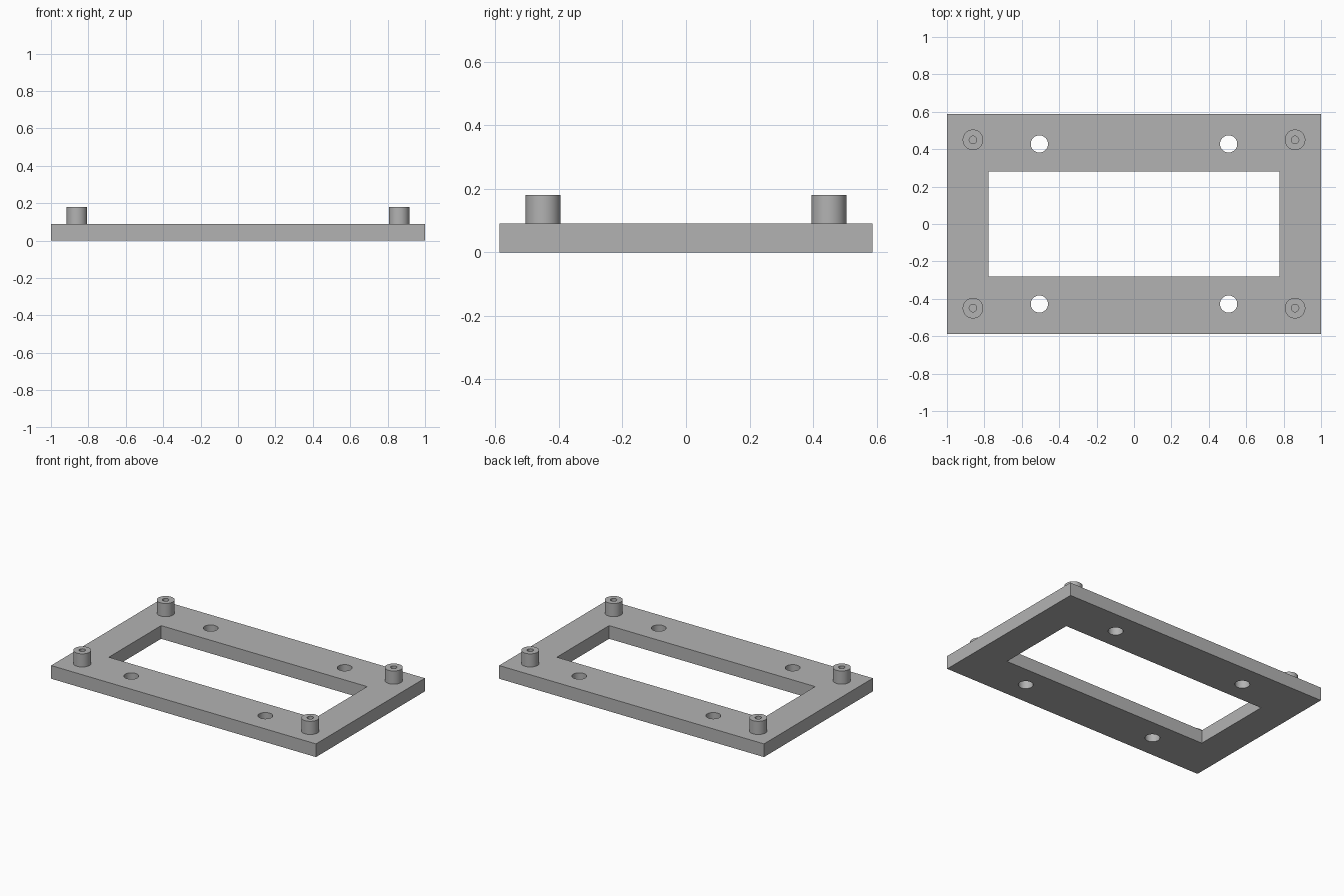
import bpy, bmesh, math
from mathutils import Matrix, Vector

cube = bpy.data.objects.get("Cube")
if cube:
    bpy.data.objects.remove(cube, do_unlink=True)

# Main dimensions
LENGTH, WIDTH, THICK = 2.0, 1.174, 0.09
WINDOW = (1.556, 0.564)
HOLE_X, HOLE_Y, HOLE_R = 0.506, 0.428, 0.046
POST_X, POST_Y, POST_R, POST_TOP = 0.861, 0.45, 0.055, 0.18
BORE_R = 0.02
SIDES = 48

grey = bpy.data.materials.new("plain grey")
grey.use_nodes = True
colour = (0.45, 0.45, 0.45, 1)
grey.diffuse_color = colour
grey.node_tree.nodes["Principled BSDF"].inputs["Base Color"].default_value = colour


def add_object(name, bm):
    bmesh.ops.recalc_face_normals(bm, faces=bm.faces)
    mesh = bpy.data.meshes.new(name)
    bm.to_mesh(mesh)
    bm.free()
    mesh.materials.append(grey)
    obj = bpy.data.objects.new(name, mesh)
    bpy.context.collection.objects.link(obj)
    return obj


def add_box(bm, x, y, z, height):
    bmesh.ops.create_cube(bm, size=1, matrix=Matrix.Translation((0, 0, z))
                          @ Matrix.Diagonal((x, y, height, 1)))


def smooth(obj):
    bpy.ops.object.select_all(action="DESELECT")
    obj.select_set(True)
    bpy.context.view_layer.objects.active = obj
    bpy.ops.object.shade_smooth_by_angle(angle=math.radians(30))


corners = [("front_right", -1, -1), ("front_left", 1, -1),
           ("back_right", -1, 1), ("back_left", 1, 1)]

# Plate
bm = bmesh.new()
add_box(bm, LENGTH, WIDTH, THICK / 2, THICK)
plate = add_object("frame_plate", bm)

# Cutter for the window and the four through holes
bm = bmesh.new()
add_box(bm, *WINDOW, THICK / 2, THICK * 3)
for _, sx, sy in corners:
    bmesh.ops.create_cone(bm, cap_ends=True, segments=SIDES, radius1=HOLE_R,
                          radius2=HOLE_R, depth=THICK * 3,
                          matrix=Matrix.Translation((sx * HOLE_X, sy * HOLE_Y, THICK / 2)))
cutter = add_object("opening_cutter", bm)
cutter.hide_render = True

# Cut the openings, keep the result and drop the cutter
cut = plate.modifiers.new("openings", "BOOLEAN")
cut.operation, cut.solver, cut.object = "DIFFERENCE", "EXACT", cutter
bpy.ops.object.select_all(action="DESELECT")
plate.select_set(True)
bpy.context.view_layer.objects.active = plate
bpy.ops.object.modifier_apply(modifier=cut.name)
bpy.data.objects.remove(cutter, do_unlink=True)
smooth(plate)

# Hollow corner posts, turned from one profile
profile = [(0, THICK + 0.001), (BORE_R, THICK + 0.001), (BORE_R, POST_TOP),
           (POST_R, POST_TOP), (POST_R, THICK)]
for label, sx, sy in corners:
    bm = bmesh.new()
    verts = [bm.verts.new((r, 0, z)) for r, z in profile]
    edges = [bm.edges.new(pair) for pair in zip(verts, verts[1:])]
    bmesh.ops.spin(bm, geom=verts + edges, cent=(0, 0, 0), axis=(0, 0, 1),
                   angle=math.tau, steps=SIDES, use_duplicate=False)
    bmesh.ops.remove_doubles(bm, verts=bm.verts, dist=0.0001)
    # Close the foot so the post is solid
    bmesh.ops.holes_fill(bm, edges=[e for e in bm.edges if e.is_boundary], sides=0)
    post = add_object(label + "_post", bm)
    post.location = Vector((sx * POST_X, sy * POST_Y, 0))
    smooth(post)
